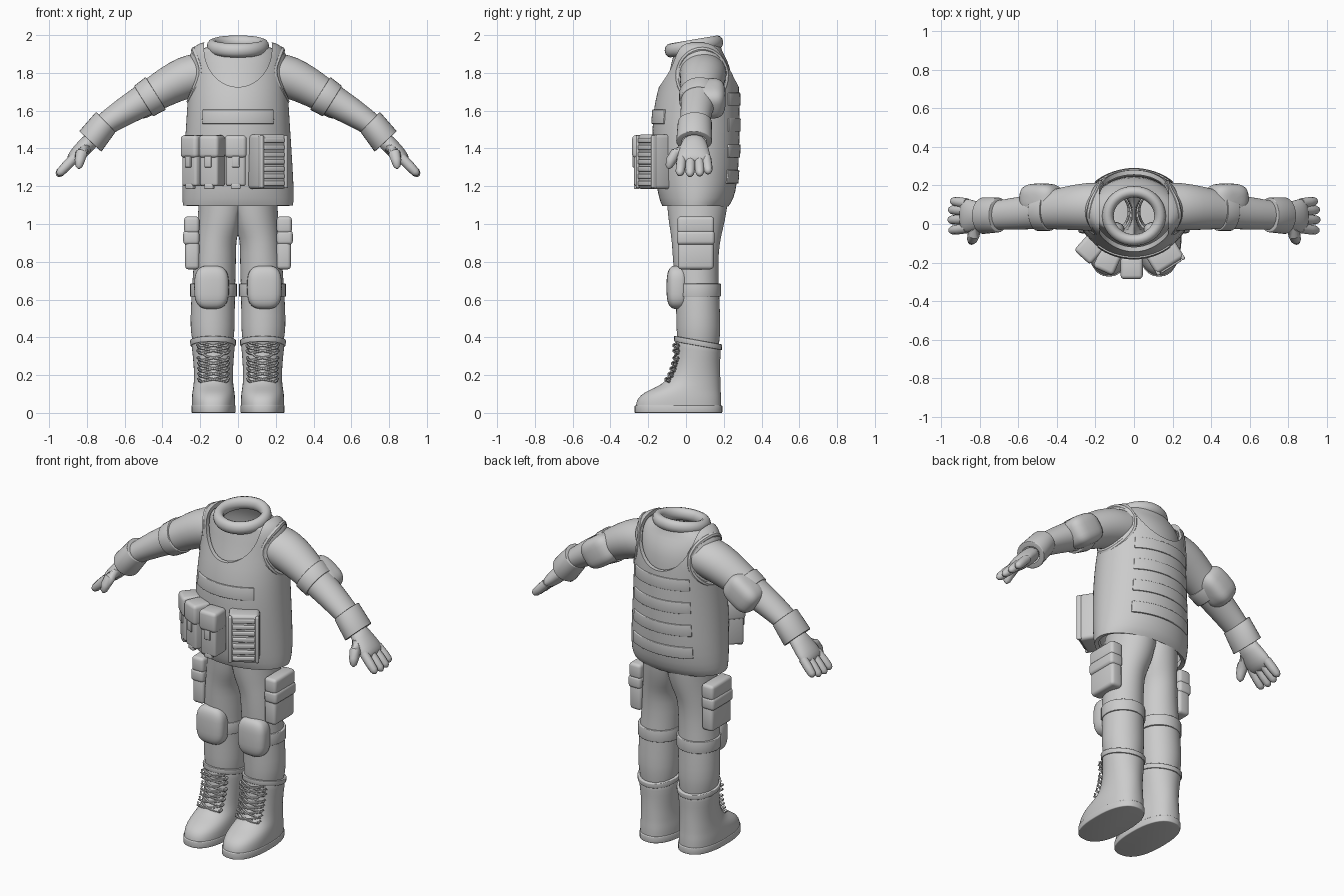
import bpy, bmesh
from math import sin, cos, pi, radians, sqrt
from mathutils import Vector, Matrix

if "Cube" in bpy.data.objects:
    bpy.data.objects.remove(bpy.data.objects["Cube"])


def se(v, e):
    return (1 if v >= 0 else -1) * abs(v) ** e


def pt(r, a):
    # point on an elliptical section: x, y, z, rx, ry, tilt, slope, power
    x, y, z, rx, ry, t, s, p = tuple(r) + (0, 0, 2)[len(r) - 5:]
    u, v = rx * se(cos(a), 2 / p), ry * se(sin(a), 2 / p)
    return Vector((x + u * cos(t), y + v, z + u * sin(t) + s * v))


def loops(secs, n=28):
    return [[pt(r, 2 * pi * i / n) for i in range(n)] for r in secs]


def section(secs, z):
    # section interpolated at height z
    for a, b in zip(secs, secs[1:]):
        if min(a[2], b[2]) <= z <= max(a[2], b[2]) and a[2] != b[2]:
            f = (z - a[2]) / (b[2] - a[2])
            return [p + (q - p) * f for p, q in zip(a[:5], b[:5])]
    return list(secs[-1][:5])


def finish(name, bm, mirror=False, sub=0, bevel=0, solid=0):
    bmesh.ops.recalc_face_normals(bm, faces=bm.faces)
    me = bpy.data.meshes.new(name)
    bm.to_mesh(me)
    bm.free()
    ob = bpy.data.objects.new(name, me)
    bpy.context.collection.objects.link(ob)
    if mirror:
        m = ob.modifiers.new("mirror", 'MIRROR')
        m.use_clip = True
    if sub:
        ob.modifiers.new("smooth", 'SUBSURF').levels = sub
    if solid:
        m = ob.modifiers.new("thick", 'SOLIDIFY')
        m.thickness, m.offset = solid, 0
    if bevel:
        m = ob.modifiers.new("round", 'BEVEL')
        m.width, m.segments = bevel, 3
    return ob


def skin(name, rings, cap=False, closed=False, wrap=True, **kw):
    bm = bmesh.new()
    vs = [[bm.verts.new(p) for p in r] for r in rings]
    n = len(rings[0])
    pairs = list(zip(vs, vs[1:])) + ([(vs[-1], vs[0])] if closed else [])
    for a, b in pairs:
        for i in range(n if wrap else n - 1):
            j = (i + 1) % n
            bm.faces.new((a[i], a[j], b[j], b[i]))
    if cap:
        bm.faces.new(vs[0])
        bm.faces.new(vs[-1])
    # drop the faces on the mirror plane
    mid = [f for f in bm.faces if all(abs(v.co.x) < 1e-6 for v in f.verts)]
    if kw.get("mirror"):
        bmesh.ops.delete(bm, geom=mid, context='FACES')
    return finish(name, bm, **kw)


def tube(name, pts, r, closed=False, n=8, **kw):
    pts = [Vector(p) for p in pts]
    k = len(pts)
    rr = r if isinstance(r, (list, tuple)) else [r] * k
    rings = []
    for i, p in enumerate(pts):
        d = (pts[(i + 1) % k] - pts[i - 1]) if closed else pts[min(i + 1, k - 1)] - pts[max(i - 1, 0)]
        d.normalize()
        ref = Vector((1, 0, 0)) if closed or abs(d.x) < 0.3 else Vector((0, 1, 0))
        u = d.cross(ref).normalized()
        w = d.cross(u)
        rings.append([p + rr[i] * (u * cos(2 * pi * j / n) + w * sin(2 * pi * j / n)) for j in range(n)])
    return skin(name, rings, cap=not closed, closed=closed, **kw)


def box(name, loc, size, rot=0, bevel=0.015, **kw):
    bm = bmesh.new()
    M = Matrix.Translation(loc) @ Matrix.Rotation(rot, 4, 'Z') @ Matrix.Diagonal((*size, 1))
    bmesh.ops.create_cube(bm, size=1, matrix=M)
    return finish(name, bm, bevel=bevel, **kw)


def pad(name, loc, half, rot=0, e=0.65):
    bm = bmesh.new()
    bmesh.ops.create_uvsphere(bm, u_segments=28, v_segments=18, radius=1)
    R = Matrix.Rotation(rot, 3, 'Y')
    for v in bm.verts:
        v.co = R @ Vector([se(c, e) * h for c, h in zip(v.co, half)]) + Vector(loc)
    return finish(name, bm, mirror=True)


# vest shell with a U neckline, shirt beneath it
vest = [(0, .05, 1.10, .28, .165), (0, .055, 1.13, .285, .185), (0, .057, 1.22, .283, .205),
        (0, .052, 1.40, .272, .22), (0, .053, 1.58, .26, .22), (0, .065, 1.70, .253, .205),
        (0, .077, 1.80, .25, .188), (0, .072, 1.87, .25, .168), (0, .065, 1.92, .235, .145),
        (0, .06, 1.95, .20, .12), (0, .06, 1.955, .14, .09)]
vest_ob = skin("vest", loops(vest, 36), sub=1, solid=.024)
cut = skin("neckline_cutter", [[Vector((.18 * cos(a), y, 1.93 + (.205 if sin(a) < 0 else .3) * sin(a)))
           for a in [2 * pi * i / 40 for i in range(40)]] for y in (-.5, .6)], cap=True)
cut.hide_render = True
m = vest_ob.modifiers.new("neckline", 'BOOLEAN')
m.operation, m.object, m.solver = 'DIFFERENCE', cut, 'EXACT'
shirt = [(x, y, z, a - .022, b - .022) for x, y, z, a, b in vest[1:-2]]
skin("shirt", loops(shirt + [(0, .05, 1.935, .165, .135, 0, .1), (0, .045, 1.95, .135, .125, 0, .17)], 36), sub=1)

# rolled collar, tilted up at the back
bm_rings = []
for i in range(40):
    a = 2 * pi * i / 40
    c = Vector((cos(a), sin(a), 0))
    bm_rings.append([Vector((c.x * (.135 + .03 * cos(b)), .042 + c.y * (.125 + .03 * cos(b)),
                             1.94 + .17 * c.y * .125 + .037 * sin(b)))
                     for b in [2 * pi * j / 12 for j in range(12)]])
skin("collar", bm_rings, closed=True)

# padded armhole rims following the vest surface
rim = []
for i in range(32):
    a = 2 * pi * i / 32
    y, z = .085 + .128 * cos(a), 1.785 + .14 * sin(a)
    s = section(vest, z)
    rim.append((s[3] * sqrt(max(.1, 1 - ((y - s[1]) / s[4]) ** 2)), y, z))
tube("armhole_rim", rim, .016, closed=True, mirror=True)


# webbing strips on the vest
def strip(name, z0, z1, mid, half):
    rows = []
    for z in (z0, z1):
        s = section(vest, z)
        s[3] += .006
        s[4] += .006
        rows.append([pt(s, mid + half * (i / 8 - 1)) for i in range(17)])
    skin(name, rows, wrap=False, solid=.022, bevel=.004)


strip("chest_strap", 1.53, 1.605, -pi / 2, .76)
for i in range(4):
    strip("back_strap", 1.215 + .137 * i, 1.285 + .137 * i, pi / 2, .75)

# belt pouches with lids and tabs
for x, y, a in ((-.225, -.125, -42), (-.135, -.185, -24), (-.012, -.22, 0)):
    a = radians(a)
    out = Vector((sin(a), -cos(a), 0))
    c = Vector((x, y, 0))
    box("pouch", c + Vector((0, 0, 1.325)), (.105, .11, .25), a)
    box("pouch_lid", c + out * .008 + Vector((0, 0, 1.41)), (.115, .115, .12), a, .02)
    box("pouch_tab", c + out * .058 + Vector((0, 0, 1.33)), (.04, .012, .06), a, .004)
    box("pouch_foot", c + out * .04 + Vector((0, 0, 1.2)), (.05, .03, .03), a, .006)
a = radians(32)
out = Vector((sin(a), -cos(a), 0))
c = Vector((.155, -.16, 1.33))
box("ribbed_pouch", c, (.17, .13, .29), a, .02)
for s in (-1, 1):
    box("ribbed_pouch_edge", c + out * .06 + Vector((cos(a), sin(a), 0)) * .075 * s, (.02, .03, .28), a, .007)
for i in range(7):
    box("pouch_rib", c + out * .065 + Vector((0, 0, -.115 + .038 * i)), (.125, .02, .026), a, .006)

# trousers: one leg clamped at the middle and mirrored
legs = [(.07, .06, 1.16, .135, .165), (.075, .06, 1.09, .135, .16), (.085, .057, 1.02, .13, .15),
        (.1, .055, .96, .12, .138), (.118, .052, .9, .108, .127), (.122, .05, .8, .112, .12),
        (.13, .06, .66, .115, .115), (.135, .065, .5, .118, .117), (.134, .066, .42, .117, .117),
        (.132, .066, .33, .1, .105)]
rings = [[Vector((max(0, p.x), p.y, p.z)) for p in r] for r in loops(legs)]
skin("trousers", rings, mirror=True, sub=1)


def cuff(name, secs, edge=.015):
    # closed band with tucked-in ends
    lo, hi = list(secs[0]), list(secs[-1])
    for r in (lo, hi):
        r[3] -= edge
        r[4] -= edge
    return skin(name, loops([lo] + secs + [hi]), mirror=True, bevel=.004)


# knee pads, straps and thigh pouches
cuff("knee_strap", [(.13, .062, .615, .124, .122), (.13, .062, .685, .124, .122)])
pad("knee_pad", (.14, -.045, .665), (.092, .058, .115))
for z0, z1, d in ((.76, .91, .075), (.89, .965, .085), (.95, 1.04, .08)):
    box("thigh_pouch", (.205 + d / 2, .052, (z0 + z1) / 2), (d, .19 + (d - .075), z1 - z0), 0, .018, mirror=True)

# boots with soles, rims and laces
boot = [(.13, -.04, .03, .115, .228, 0, 0, 2.4), (.13, -.037, .075, .116, .225, 0, 0, 2.4),
        (.13, -.018, .11, .112, .203, 0, 0, 2.3), (.13, .012, .135, .108, .172, 0, 0, 2.2),
        (.13, .037, .165, .104, .146, 0, 0, 2.1), (.13, .05, .21, .103, .132, 0, 0, 2),
        (.13, .062, .29, .108, .119, 0, -.08, 2), (.132, .064, .375, .118, .123, 0, -.18, 2),
        (.132, .064, .375, .105, .11, 0, -.18, 2), (.132, .064, .33, .1, .105, 0, -.18, 2)]
skin("boot", loops(boot), mirror=True, sub=1)
sole = (.13, -.04, 0, .117, .232, 0, 0, 2.4)
skin("boot_sole", loops([sole, sole[:2] + (.04,) + sole[3:]], 40), cap=True, mirror=True, bevel=.005)
cuff("boot_rim", [(.132, .064, .355, .12, .126, 0, -.18), (.132, .064, .385, .122, .128, 0, -.18)])
for k in range(7):
    z0 = .165 + .028 * k
    for s in (-1, 1):
        pts = []
        for i in range(9):
            f = i / 4 - 1
            z = z0 + .028 * (f + 1) / 2
            r = section(boot[:8], z)
            r[3] += .006
            r[4] += .008
            p = pt(r, -pi / 2 + s * f * .62)
            p.z += .01 if z > .3 else 0
            pts.append(p)
        tube("boot_lace", pts, .0065, n=6, mirror=True)
        tube("lace_end", [pts[0], pts[0] + Vector((-s * .012, -.008, .008)), pts[0] + Vector((-s * .016, .006, .016))],
             .008, n=6, mirror=True)

# sleeves, elbow guards and wrist cuffs
t = radians(58)
arm = [(.17, .09, 1.80, .12, .125, t), (.25, .09, 1.785, .118, .125, t), (.36, .082, 1.738, .103, .112, t),
       (.47, .07, 1.67, .088, .095, radians(56)), (.6, .055, 1.597, .076, .085, radians(54)),
       (.72, .045, 1.515, .06, .075, radians(47))]
skin("sleeve", loops(arm), mirror=True, sub=1)
cuff("elbow_strap", [(.435, .072, 1.692, .102, .108, t), (.50, .066, 1.65, .095, .102, t)])
pad("elbow_pad", (.48, .13, 1.665), (.108, .08, .088), radians(34))
cuff("wrist_cuff", [(.70, .047, 1.54, .074, .09, radians(46)), (.782, .043, 1.437, .08, .095, radians(43))], .03)

# hands
h = radians(43)
skin("palm", loops([(.76, .045, 1.46, .045, .06, h), (.81, .042, 1.41, .045, .072, h),
                    (.85, .042, 1.368, .043, .088, h), (.88, .042, 1.338, .034, .086, h),
                    (.895, .042, 1.322, .015, .07, h)]), cap=True, mirror=True, sub=1)
for y, dy, f in ((-.022, -.012, .95), (.024, -.003, 1), (.068, .006, .97), (.107, .014, .85)):
    base = Vector((.865, y, 1.352))
    d = Vector((.092, dy, -.095)) * f
    tube("finger", [base + d * k for k in (0, .5, .85, .97, 1.03)], [.026, .026, .023, .016, .005], n=12, mirror=True)
tube("thumb", [(.81, -.005, 1.40), (.83, -.055, 1.37), (.838, -.08, 1.335), (.842, -.09, 1.305), (.843, -.092, 1.293)],
     [.032, .032, .027, .019, .006], n=12, mirror=True)

# bake modifiers, remove the cutter, shade
bpy.ops.object.select_all(action='SELECT')
bpy.context.view_layer.objects.active = vest_ob
bpy.ops.object.convert(target='MESH')
bpy.data.objects.remove(cut)
bpy.ops.object.shade_smooth_by_angle(angle=radians(40))
